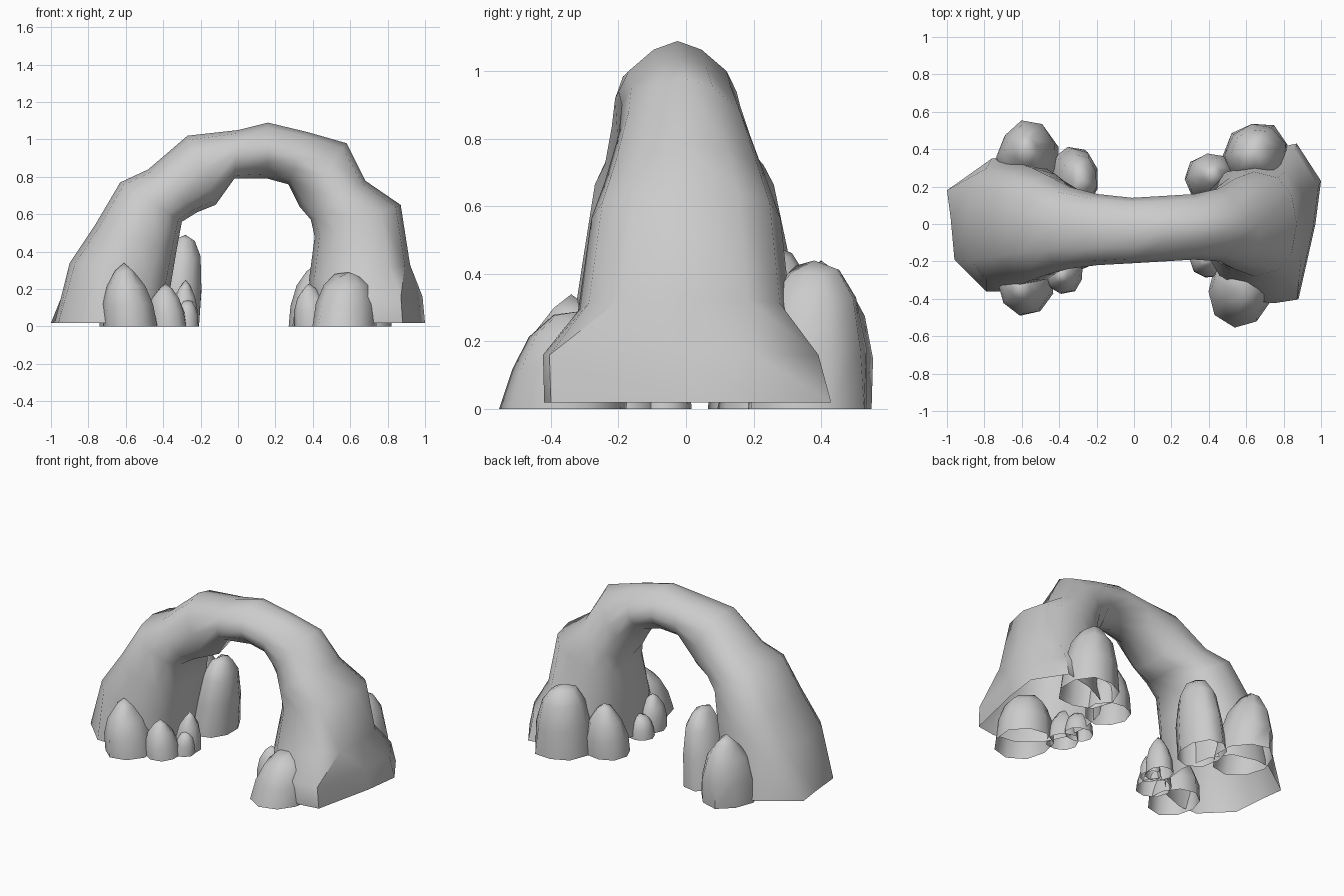
import bpy, bmesh, random
from math import sin, cos, pi, radians, copysign
from mathutils import Vector

random.seed(4)
cube = bpy.data.objects.get("Cube")
if cube:
    bpy.data.objects.remove(cube)

stone = bpy.data.materials.new("grey stone")
stone.use_nodes = True
GREY = (0.6, 0.6, 0.6, 1)
stone.diffuse_color = GREY
stone.node_tree.nodes["Principled BSDF"].inputs["Base Color"].default_value = GREY


def loft(name, rings, tip=None, angle=50):
    """Skin a list of closed point rings, open at the bottom."""
    bm = bmesh.new()
    loops = [[bm.verts.new(p) for p in ring] for ring in rings]
    n = len(loops[0])
    for a, b in zip(loops, loops[1:]):
        for i in range(n):
            j = (i + 1) % n
            bm.faces.new((a[i], a[j], b[j], b[i]))
    if tip:
        top = bm.verts.new(tip)
        for i in range(n):
            bm.faces.new((loops[-1][i], loops[-1][(i + 1) % n], top))
    bmesh.ops.recalc_face_normals(bm, faces=bm.faces)
    mesh = bpy.data.meshes.new(name)
    bm.to_mesh(mesh)
    bm.free()
    mesh.materials.append(stone)
    ob = bpy.data.objects.new(name, mesh)
    bpy.context.collection.objects.link(ob)
    bpy.ops.object.select_all(action='DESELECT')
    ob.select_set(True)
    bpy.context.view_layer.objects.active = ob
    bpy.ops.object.shade_smooth_by_angle(angle=radians(angle))


def power(v, e):
    return copysign(abs(v) ** e, v)


def section(inner_x, inner_z, outer_x, outer_z, front, back, e, sides=12):
    """Rounded cross-section between the inner and outer outline of the arch."""
    inner, outer = Vector((inner_x, 0, inner_z)), Vector((outer_x, 0, outer_z))
    mid, half = (inner + outer) / 2, (outer - inner) / 2
    ring = []
    for i in range(sides):
        t = 2 * pi * i / sides
        p = mid + half * power(cos(t), e)
        p.y = (front + back) / 2 + (back - front) / 2 * power(sin(t), e)
        ring.append(p)
    return ring


def footprint(plan, z, scale=1, shift_y=0):
    """Angular ground outline of a leg, shrunk about its middle."""
    mid = sum((Vector(p) for p in plan), Vector((0, 0))) / len(plan)
    return [(mid + (Vector(p) - mid) * scale).to_3d() + Vector((0, shift_y, z)) for p in plan]


# Leg outlines on the ground, from the outer side round by the back
RIGHT_FOOT = [(-.98, .03), (-1, .18), (-.76, .35), (-.66, .36), (-.5, .32), (-.42, .2),
              (-.38, 0), (-.4, -.18), (-.5, -.3), (-.66, -.36), (-.79, -.36), (-.96, -.19)]
LEFT_FOOT = [(.97, 0), (1, .23), (.87, .43), (.68, .39), (.5, .3), (.42, .18),
             (.38, 0), (.4, -.16), (.47, -.3), (.6, -.4), (.75, -.42), (.88, -.4)]

# Arch: inner x, z, outer x, z, front y, back y, squareness
ARCH = [
    (-.36, .22, -.90, .34, -.33, .33, .75),
    (-.33, .40, -.76, .55, -.30, .30, .8),
    (-.30, .56, -.63, .77, -.27, .26, .85),
    (-.22, .61, -.48, .84, -.24, .20, .9),
    (-.12, .65, -.27, 1.02, -.22, .16, .85),
    (-.02, .79, 0, 1.05, -.21, .14, 1),
    (.16, .79, .16, 1.09, -.20, .15, 1.3),
    (.27, .76, .37, 1.04, -.19, .16, 1.25),
    (.33, .64, .58, .98, -.20, .19, 1.2),
    (.39, .57, .68, .78, -.24, .24, .95),
    (.41, .48, .87, .65, -.28, .28, .85),
    (.38, .25, .92, .33, -.32, .31, .75),
]
loft("rock_arch", [footprint(RIGHT_FOOT, .02)] + [section(*row) for row in ARCH]
     + [footprint(LEFT_FOOT, .16, .96, -.02), footprint(LEFT_FOOT, .02)])

# Boulder outlines: height fraction, width fraction
POINTED = [(0, 1), (.35, .94), (.65, .72), (.88, .36)]
BLUNT = [(0, 1), (.42, .93), (.75, .74), (.94, .42)]


def boulder(name, x, y, rx, ry, h, profile, lean_x=0, lean_y=0, sides=9):
    wobble = [random.uniform(.95, 1.06) for _ in range(sides)]
    rings = []
    for f, w in profile:
        ring = []
        for i, k in enumerate(wobble):
            t = 2 * pi * (i + .5) / sides
            r = w * k * random.uniform(.97, 1.03)
            z = h * f * (random.uniform(.95, 1.03) if f else 1)
            ring.append((x + rx * r * cos(t) + lean_x * f, y + ry * r * sin(t) + lean_y * f, z))
        rings.append(ring)
    loft(name, rings, (x + lean_x, y + lean_y, h), 55)


boulder("front_right_boulder", -.58, -.31, .15, .17, .34, POINTED, -.03, -.03)
boulder("front_right_stone", -.37, -.26, .105, .11, .23, POINTED, -.02, -.01)
boulder("inner_right_stone", -.29, -.11, .075, .09, .25, POINTED, .01)
boulder("inner_right_pebble", -.27, -.17, .06, .07, .14, BLUNT)
boulder("back_right_boulder", -.57, .34, .165, .2, .44, POINTED, -.01, .06)
boulder("back_right_spire", -.33, .24, .13, .17, .49, BLUNT, .05)
boulder("front_left_boulder", .57, -.36, .175, .19, .29, BLUNT, .02, .05)
boulder("inner_left_stone", .40, -.19, .10, .10, .23, POINTED, -.02)
boulder("inner_left_pebble", .38, -.06, .09, .08, .14, BLUNT)
boulder("back_left_boulder", .66, .36, .175, .19, .44, BLUNT, -.01, .02)
boulder("back_left_stone", .41, .24, .14, .14, .33, POINTED, .01, .03)
